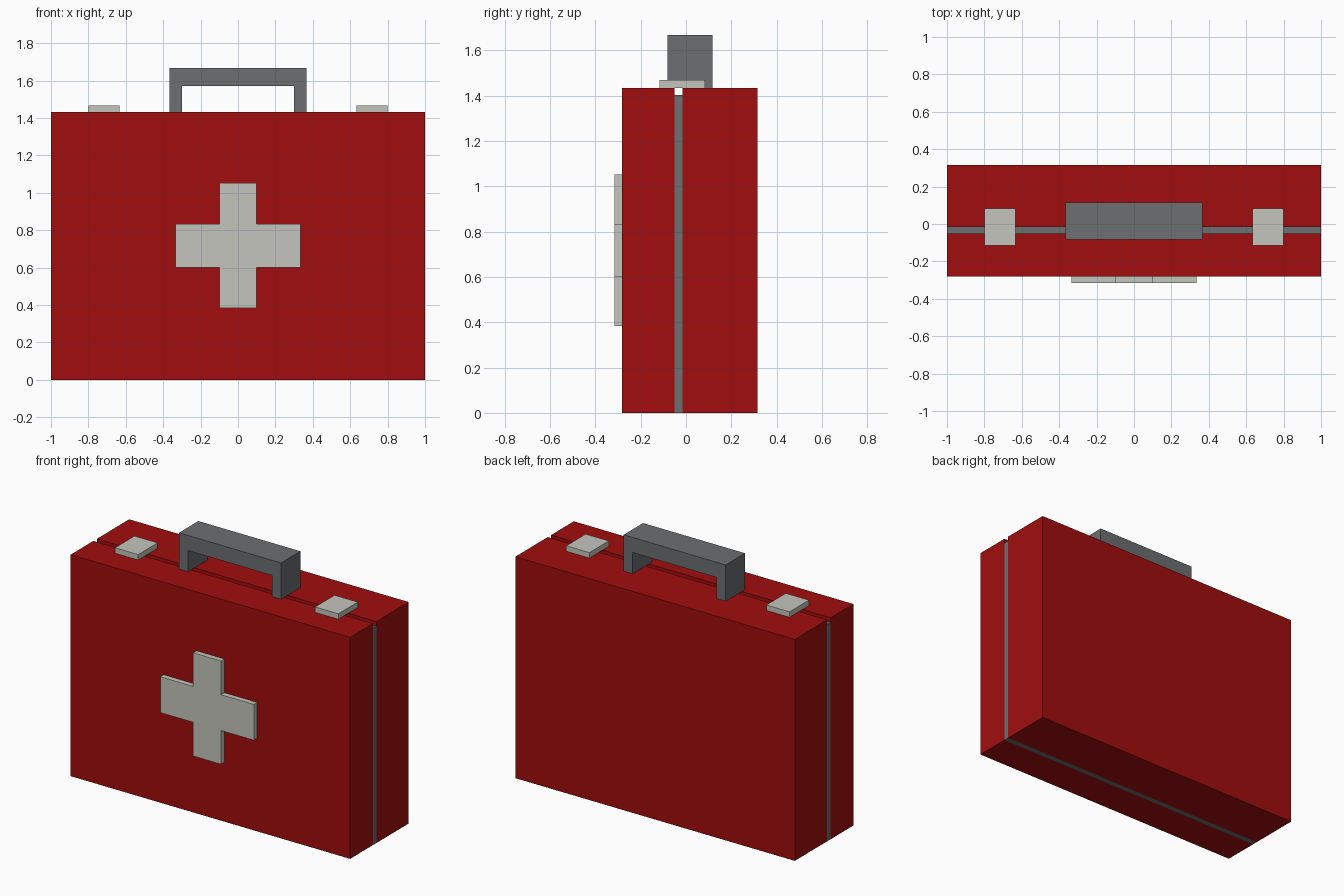
import bpy
import bmesh

cube = bpy.data.objects.get("Cube")
if cube:
    bpy.data.objects.remove(cube, do_unlink=True)


def material(name, colour):
    mat = bpy.data.materials.new(name)
    mat.use_nodes = True
    rgba = (*colour, 1.0)
    mat.diffuse_color = rgba
    mat.node_tree.nodes["Principled BSDF"].inputs["Base Color"].default_value = rgba
    return mat


red = material("case red", (0.36, 0.004, 0.004))
grey = material("dark grey", (0.15, 0.157, 0.162))
pale = material("pale grey", (0.56, 0.56, 0.51))


def extrude_profile(name, outline, y_front, y_back, mat):
    """Extrude an x-z outline from y_front to y_back."""
    bm = bmesh.new()
    face = bm.faces.new([bm.verts.new((x, y_front, z)) for x, z in outline])
    result = bmesh.ops.extrude_face_region(bm, geom=[face], use_keep_orig=True)
    moved = [v for v in result["geom"] if isinstance(v, bmesh.types.BMVert)]
    bmesh.ops.translate(bm, verts=moved, vec=(0, y_back - y_front, 0))
    bmesh.ops.recalc_face_normals(bm, faces=bm.faces[:])
    mesh = bpy.data.meshes.new(name)
    bm.to_mesh(mesh)
    bm.free()
    mesh.materials.append(mat)
    obj = bpy.data.objects.new(name, mesh)
    bpy.context.collection.objects.link(obj)
    return obj


def box(name, x0, x1, y0, y1, z0, z1, mat):
    return extrude_profile(name, [(x0, z0), (x1, z0), (x1, z1), (x0, z1)], y0, y1, mat)


# Case halves with the recessed seam between them
TOP = 1.433
box("front_shell", -1, 1, -0.282, -0.05, 0, TOP, red)
box("back_shell", -1, 1, -0.015, 0.316, 0, TOP, red)
box("seam_strip", -1, 1, -0.05, -0.015, 0, 1.403, grey)

# Carrying handle: an upside-down U
half = [(0.365, TOP), (0.365, 1.668), (-0.365, 1.668), (-0.365, TOP)]
inner = [(-0.3, TOP), (-0.3, 1.57), (0.3, 1.57), (0.3, TOP)]
extrude_profile("handle", half + inner, -0.082, 0.116, grey)

# Latches across the seam
for side, x in (("left", 0.716), ("right", -0.716)):
    box(side + "_latch", x - 0.083, x + 0.083, -0.116, 0.083, TOP, 1.468, pale)

# Raised cross on the front
w, arm, h, reach, mid = 0.1, 0.335, 0.116, 0.334, 0.718
quarter = [(arm, h), (w, h), (w, reach)]
upper = quarter + [(-x, z) for x, z in reversed(quarter)]
outline = upper + [(-x, -z) for x, z in upper]
extrude_profile("front_cross", [(x, z + mid) for x, z in outline], -0.316, -0.282, pale)
